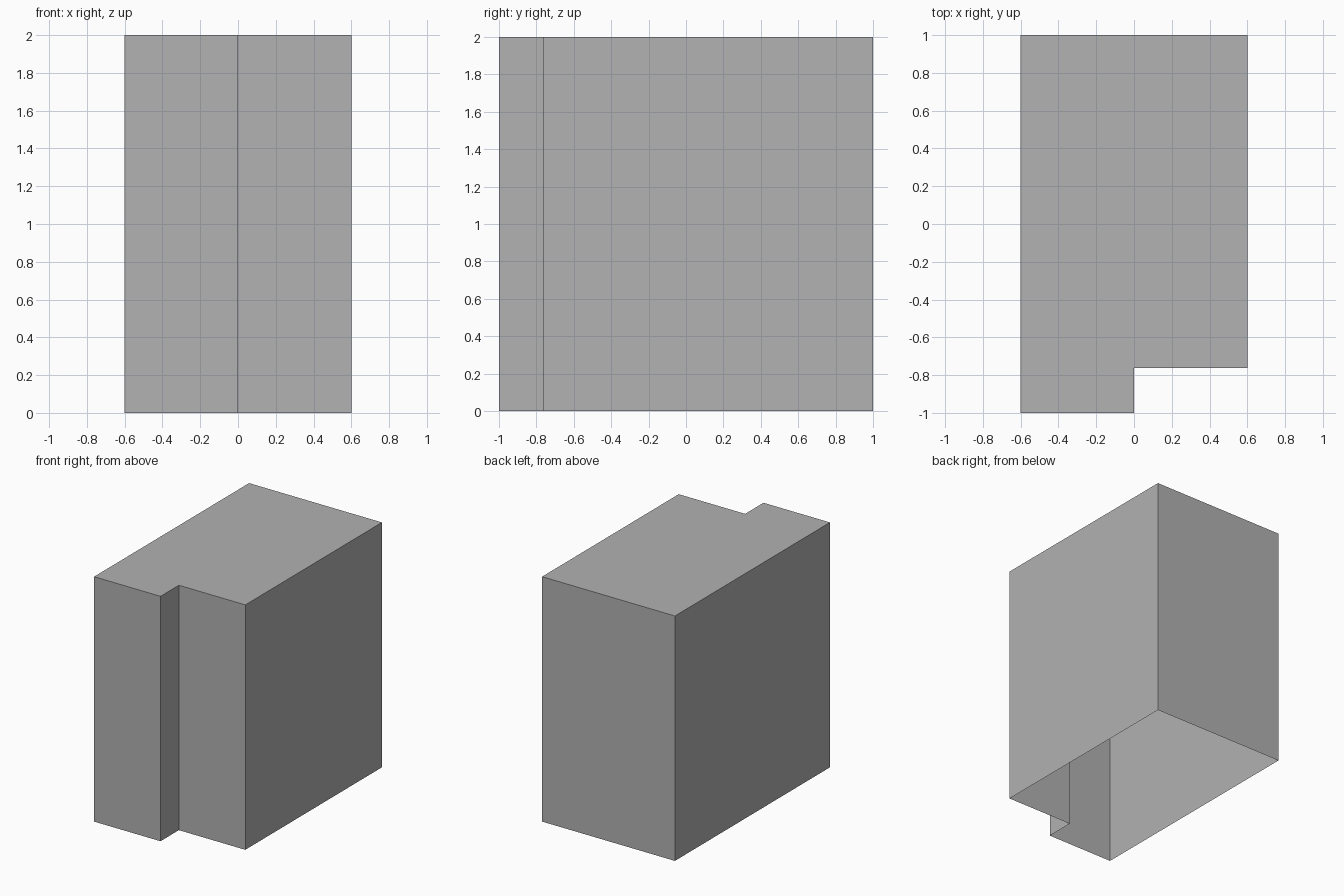
import bpy
import bmesh

cube = bpy.data.objects.get("Cube")
if cube:
    bpy.data.objects.remove(cube, do_unlink=True)

HEIGHT = 2.0
# Stepped floor plan, counter-clockwise from above
PLAN = [(-0.6, -1), (0, -1), (0, -0.763), (0.6, -0.763), (0.6, 1), (-0.6, 1)]

grey = bpy.data.materials.new("plain grey")
grey.use_nodes = True
colour = (0.445, 0.445, 0.445, 1)
grey.diffuse_color = colour
grey.node_tree.nodes["Principled BSDF"].inputs["Base Color"].default_value = colour

# Thin shell: walls and a flat roof, open underneath
bm = bmesh.new()
base = [bm.verts.new((x, y, 0)) for x, y in PLAN]
top = [bm.verts.new((x, y, HEIGHT)) for x, y in PLAN]
for i in range(len(PLAN)):
    j = (i + 1) % len(PLAN)
    bm.faces.new((base[i], base[j], top[j], top[i]))
bm.faces.new(top)

mesh = bpy.data.meshes.new("stepped_block_shell")
bm.to_mesh(mesh)
bm.free()
mesh.materials.append(grey)
shell = bpy.data.objects.new("stepped_block_shell", mesh)
bpy.context.collection.objects.link(shell)
